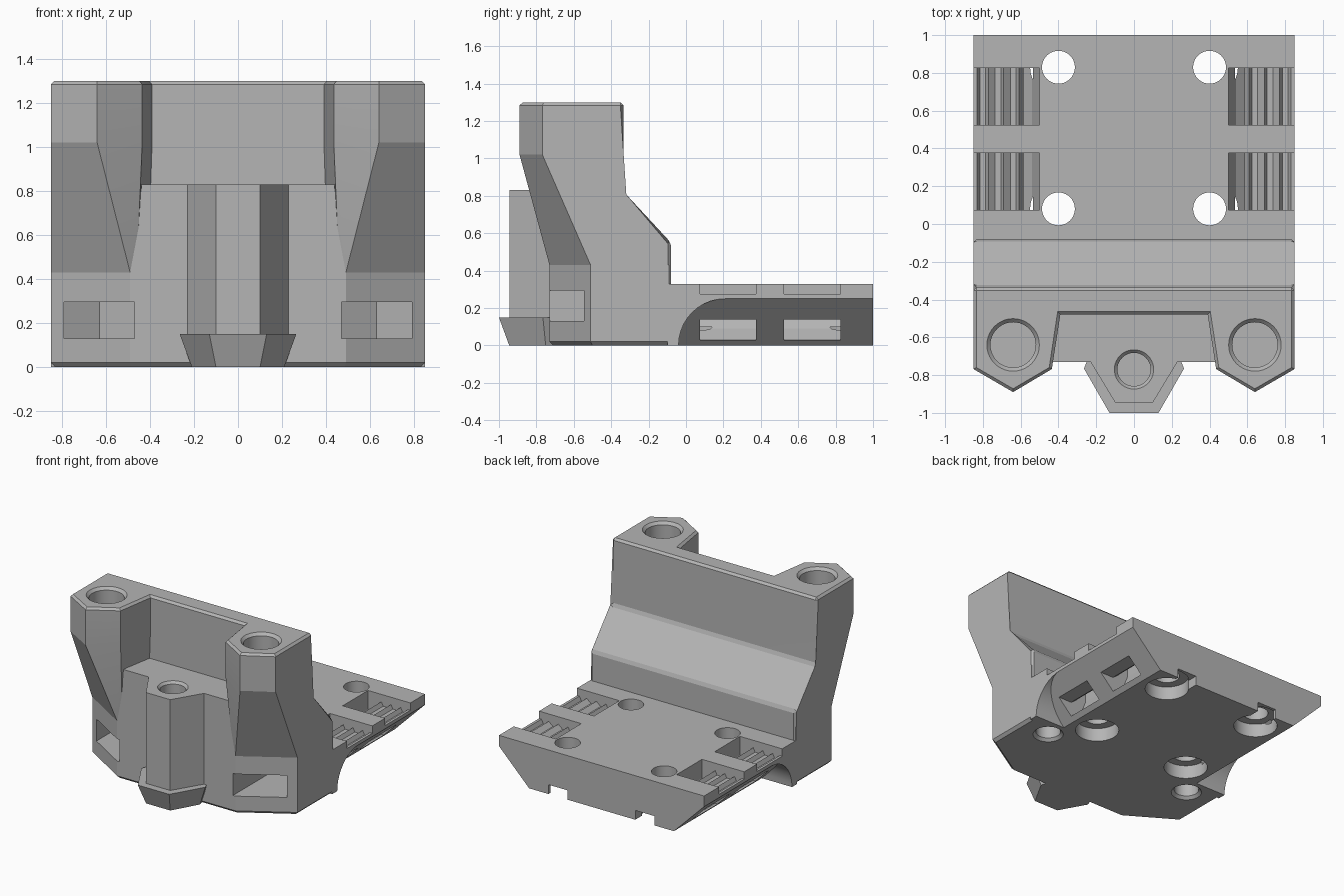
import bpy, bmesh, math

if "Cube" in bpy.data.objects:
    bpy.data.objects.remove(bpy.data.objects["Cube"], do_unlink=True)

grey = bpy.data.materials.new("plain_grey")
grey.use_nodes = True
grey.diffuse_color = (0.46, 0.46, 0.46, 1)
grey.node_tree.nodes["Principled BSDF"].inputs["Base Color"].default_value = (0.46, 0.46, 0.46, 1)


def loft(name, rings, bevel=0):
    """Closed solid through matching rings of points."""
    bm = bmesh.new()
    loops = [[bm.verts.new(p) for p in ring] for ring in rings]
    n = len(loops[0])
    bm.faces.new(loops[0])
    bm.faces.new(loops[-1])
    for a, b in zip(loops, loops[1:]):
        for i in range(n):
            j = (i + 1) % n
            bm.faces.new((a[i], a[j], b[j], b[i]))
    if bevel:
        bmesh.ops.bevel(bm, geom=bm.edges[:], offset=bevel, segments=1, affect='EDGES')
    bmesh.ops.recalc_face_normals(bm, faces=bm.faces[:])
    mesh = bpy.data.meshes.new(name)
    bm.to_mesh(mesh)
    bm.free()
    mesh.materials.append(grey)
    obj = bpy.data.objects.new(name, mesh)
    bpy.context.collection.objects.link(obj)
    return obj


def plan(name, levels):
    """Solid from plan outlines: pairs of height and (x, y) points."""
    return loft(name, [[(x, y, z) for x, y in pts] for z, pts in levels])


def both(half):
    """Complete a symmetric outline from its +x half."""
    return half + [(-x, y) for x, y in reversed(half)]


def flip(pts, side):
    return [(x * side, y) for x, y in pts]


def bore(name, x, y, levels):
    """Round cutter from pairs of height and radius."""
    angles = [math.tau * i / 40 for i in range(40)]
    return plan(name, [(z, [(x + r * math.cos(a), y + r * math.sin(a)) for a in angles])
                       for z, r in levels])


def box(name, x0, x1, y0, y1, z0, z1):
    pts = [(x0, y0), (x1, y0), (x1, y1), (x0, y1)]
    return plan(name, [(z0, pts), (z1, pts)])


def combine(target, other, operation):
    bpy.context.view_layer.objects.active = target
    mod = target.modifiers.new("combine", 'BOOLEAN')
    mod.operation, mod.object, mod.solver = operation, other, 'MANIFOLD'
    bpy.ops.object.modifier_apply(modifier=mod.name)
    bpy.data.objects.remove(other, do_unlink=True)


W = 0.85
adds, cuts = [], []

# Tower with sloped back and chamfered edges
side = [(-.48, .1), (-.08, .1), (-.08, .55), (-.335, .8), (-.335, 1.3), (-.48, 1.3)]
body = loft("bracket_body", [[(x, y, z) for y, z in side] for x in (-W, W)], bevel=.016)

# Foot with angled front corners and a chamfered bottom
foot = both([(W, -.09), (W, -.51), (.49, -.73)])
foot_low = both([(W - .02, -.09), (W - .02, -.5), (.485, -.71)])
adds.append(plan("foot", [(0, foot_low), (.02, foot), (.43, foot)]))

# Rear mounting plate
adds.append(box("mounting_plate", -W, W, -.1, 1, 0, .33))

# Block between the front pillars
adds.append(plan("middle_block", [(.4, both([(.49, -.4), (.49, -.73)])),
                                  (.43, both([(.49, -.4), (.49, -.73)])),
                                  (.83, both([(.437, -.4), (.437, -.73)]))]))

# Centre post and the tapered key beneath it
post = both([(.23, -.6), (.23, -.73), (.1, -.945)])
adds.append(plan("centre_post", [(.1, post), (.83, post)]))
adds.append(plan("key", [(0, both([(.19, -.68), (.21, -.75), (.1, -.945)])),
                         (.15, both([(.23, -.68), (.265, -.765), (.13, -1)]))]))

for s in (-1, 1):
    # Pillars that lean out to a pointed head
    low = [(W, -.4), (W, -.51), (.49, -.73), (.46, -.71), (.41, -.48), (.41, -.4)]
    head = [(W, -.4), (W, -.768), (.64, -.89), (.435, -.768), (.39, -.48), (.39, -.4)]
    rim = [(W - .016, -.4), (W - .016, -.76), (.64, -.872), (.449, -.76), (.405, -.47), (.405, -.4)]
    adds.append(plan("pillar", [(z, flip(p, s)) for z, p in
                                ((.42, low), (.43, low), (1.02, head), (1.284, head), (1.3, rim))]))
    cuts.append(bore("pillar_socket", s * .64, -.64,
                     [(.88, .12), (1.28, .12), (1.301, .14), (1.35, .14)]))

    # Nut pockets in the angled corners and the screw holes below them
    pocket = flip([(.47, -.9), (.79, -.9), (.79, -.11), (.63, -.02), (.47, -.11)], s)
    cuts.append(plan("nut_pocket", [(.13, pocket), (.295, pocket)]))
    cuts.append(bore("screw_hole", s * .624, -.18, [(-.1, .105), (0, .105), (.02, .085), (.2, .085)]))

    # Sloped underside of the plate, rounded at its front end
    arc = [(.21 - .25 * math.cos(t), .25 * math.sin(t))
           for t in (math.pi / 2 * i / 10 for i in range(11))]
    shape = [(-.04, -.1)] + arc + [(1.1, .25), (1.1, -.1)]
    cuts.append(loft("side_slope", [[(s * (.6 + z), y, z) for y, z in shape],
                                    [(s * .95, y, z) for y, z in shape]]))

    # Ribbed strap slots that run down and out through the slope
    slot = [(.5, .4), (.9, .4), (.9, .275), (.83, .275)]
    for x in (.8, .72, .64):
        slot += [(x + .015, .245), (x - .015, .245), (x - .03, .275)]
    slot += [(.585, .23), (.59, .17), (.63, .14), (.85, .14), (.85, .03), (.61, .03),
             (.54, .09), (.5, .19)]
    for y in (.075, .525):
        cuts.append(loft("strap_slot", [[(s * x, yy, z) for x, z in slot] for yy in (y, y + .3)]))

    # Plate screw holes with counterbores, and notches at the rear edge
    for y in (.08, .83):
        cuts.append(bore("plate_hole", s * .4, y, [(-.1, .087), (.5, .087)]))
        cuts.append(bore("counterbore", s * .4, y, [(-.1, .15), (.1, .15)]))
    x0, x1 = sorted((s * .28, s * .44))
    cuts.append(box("rear_notch", x0, x1, .9, 1.1, -.1, .07))

cuts.append(bore("post_socket", 0, -.77, [(.25, .088), (.812, .088), (.831, .105), (.9, .105)]))

for part in adds:
    combine(body, part, 'UNION')
for cutter in cuts:
    combine(body, cutter, 'DIFFERENCE')

bpy.ops.object.select_all(action='DESELECT')
body.select_set(True)
bpy.context.view_layer.objects.active = body
bpy.ops.object.shade_smooth_by_angle(angle=math.radians(20))
